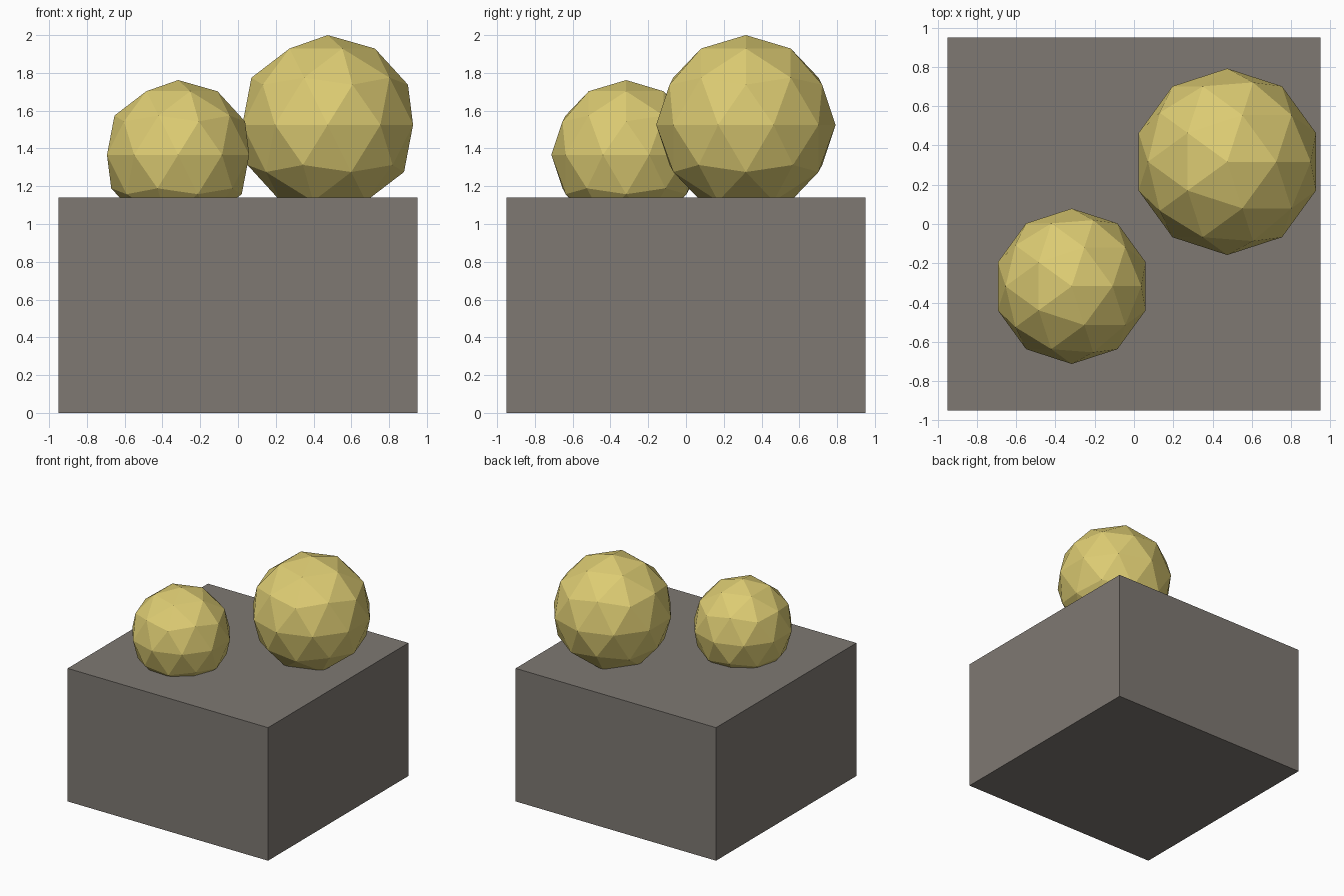
import bpy

if "Cube" in bpy.data.objects:
    bpy.data.objects.remove(bpy.data.objects["Cube"])


def material(name, rgb):
    mat = bpy.data.materials.new(name)
    mat.diffuse_color = (*rgb, 1)
    mat.use_nodes = True
    mat.node_tree.nodes["Principled BSDF"].inputs["Base Color"].default_value = mat.diffuse_color
    return mat


stone = material("stone", (0.21, 0.19, 0.17))
gold = material("gold", (0.72, 0.60, 0.17))

# Square block
HEIGHT = 1.14
bpy.ops.mesh.primitive_cube_add(size=1, location=(0, 0, HEIGHT / 2))
block = bpy.context.object
block.name = "block"
block.scale = (1.9, 1.9, HEIGHT)
bpy.ops.object.transform_apply(location=False, rotation=False, scale=True)
block.data.materials.append(stone)


# Faceted balls sunk slightly into the block
def ball(name, radius, location):
    bpy.ops.mesh.primitive_ico_sphere_add(subdivisions=2, radius=radius, location=location)
    obj = bpy.context.object
    obj.name = name
    obj.data.materials.append(gold)


ball("large_ball", 0.475, (0.475, 0.317, 1.525))
ball("small_ball", 0.396, (-0.317, -0.317, 1.366))
